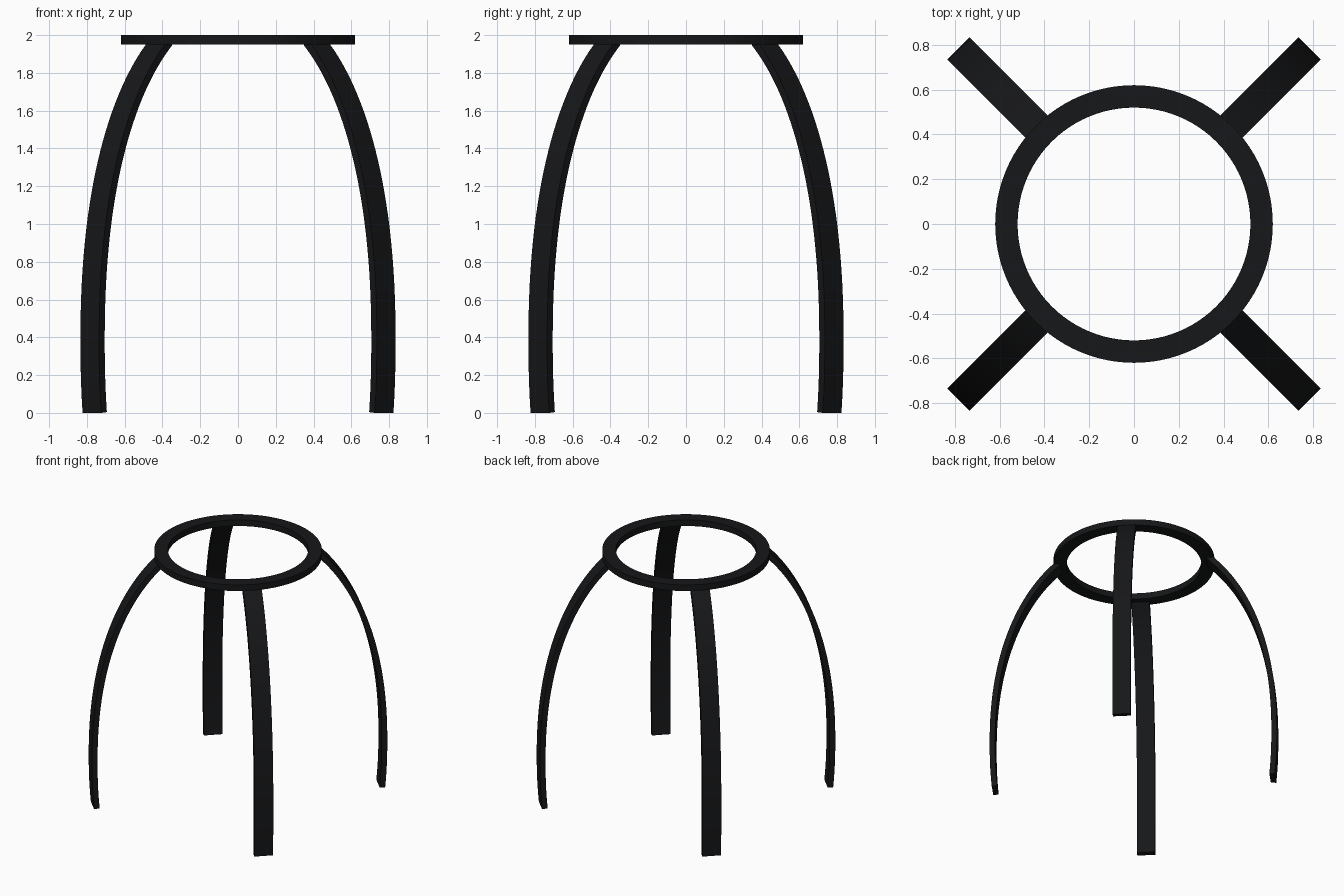
import bpy, bmesh, math
from mathutils import Vector

if "Cube" in bpy.data.objects:
    bpy.data.objects.remove(bpy.data.objects["Cube"])

black = bpy.data.materials.new("black_metal")
black.diffuse_color = (0.008, 0.0085, 0.0095, 1)
black.use_nodes = True
black.node_tree.nodes["Principled BSDF"].inputs["Base Color"].default_value = black.diffuse_color


def finish(bm, name):
    bmesh.ops.recalc_face_normals(bm, faces=bm.faces)
    mesh = bpy.data.meshes.new(name)
    bm.to_mesh(mesh)
    bm.free()
    ob = bpy.data.objects.new(name, mesh)
    bpy.context.collection.objects.link(ob)
    mesh.materials.append(black)
    bpy.ops.object.select_all(action='DESELECT')
    ob.select_set(True)
    bpy.context.view_layer.objects.active = ob
    bpy.ops.object.shade_smooth_by_angle(angle=math.radians(30))
    return ob


def bridge(bm, sections, closed):
    # join successive four-point cross-sections into a bar
    rows = [[bm.verts.new(p) for p in s] for s in sections]
    pairs = list(zip(rows, rows[1:]))
    if closed:
        pairs.append((rows[-1], rows[0]))
    else:
        bm.faces.new(rows[0])
        bm.faces.new(rows[-1])
    for a, b in pairs:
        for i in range(4):
            j = (i + 1) % 4
            bm.faces.new((a[i], a[j], b[j], b[i]))


# Flat top ring
SEGS = 96
profile = [(0.52, 1.95), (0.62, 1.95), (0.62, 2.0), (0.52, 2.0)]
bm = bmesh.new()
bridge(bm, [[(r * math.cos(a), r * math.sin(a), z) for r, z in profile]
            for a in (2 * math.pi * i / SEGS for i in range(SEGS))], True)
finish(bm, "top_ring")

# Leg outline: outer radius as a function of height
R, Z0, B, P = 1.11, 0.38, 1.82, 2.2
TOP, THICK, HALF_W, STEPS = 1.977, 0.042, 0.07, 40


def radius(z):
    return R * (1 - (abs(z - Z0) / B) ** P) ** (1 / P)


def leg(name, angle):
    out = Vector((math.cos(angle), math.sin(angle), 0))
    side = Vector((-out.y, out.x, 0)) * HALF_W
    sections = []
    for i in range(STEPS + 1):
        z = TOP * math.sin(math.pi / 2 * i / STEPS)
        r = radius(z)
        slope = (radius(z + 0.001) - radius(z - 0.001)) / 0.002
        n = Vector((-1, slope)).normalized() * THICK
        outer = out * r + Vector((0, 0, z))
        inner = out * (r + n.x) + Vector((0, 0, z + n.y))
        sections.append([outer - side, outer + side, inner + side, inner - side])
    bm = bmesh.new()
    bridge(bm, sections, False)
    finish(bm, name)


# Four curved strap legs on the diagonals
for k, name in enumerate(("back_right_leg", "back_left_leg",
                          "front_left_leg", "front_right_leg")):
    leg(name, math.pi / 4 + k * math.pi / 2)
